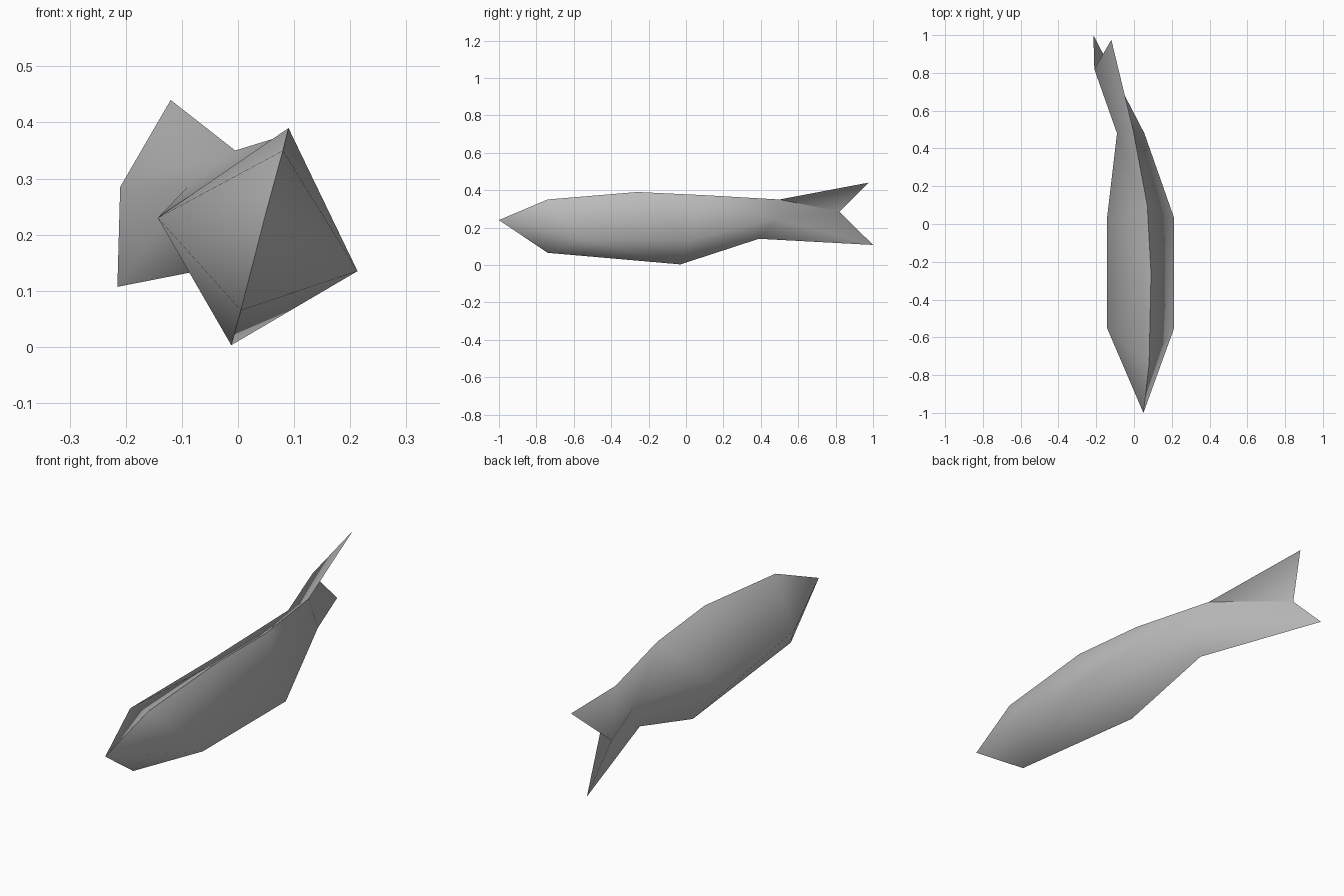
import bpy
import bmesh

cube = bpy.data.objects.get("Cube")
if cube:
    bpy.data.objects.remove(cube, do_unlink=True)

# Plain grey skin
skin = bpy.data.materials.new("grey_skin")
skin.use_nodes = True
grey = (0.5, 0.5, 0.5, 1)
skin.diffuse_color = grey
skin.node_tree.nodes["Principled BSDF"].inputs["Base Color"].default_value = grey

bm = bmesh.new()


def row(*points):
    return [bm.verts.new(p) for p in points]


# Ridge lines from snout to tail: back, belly and both flanks
snout, notch = row((0.05, -1, 0.24), (-0.21, 0.82, 0.285))
back = row((0.08, -0.74, 0.35), (0.09, -0.26, 0.39), (0.07, 0.1, 0.373),
           (-0.005, 0.5, 0.35), (-0.12, 0.975, 0.44))
belly = row((0.005, -0.74, 0.065), (-0.012, -0.03, 0.003),
            (-0.047, 0.39, 0.14), (-0.215, 1, 0.107))
right_flank = row((-0.143, -0.55, 0.23), (-0.143, 0.03, 0.23), (-0.09, 0.48, 0.285))
left_flank = row((0.213, -0.55, 0.135), (0.213, 0.03, 0.135), (0.055, 0.48, 0.246))

# Skin each side between the ridges, ending in the forked tail
for flank in (right_flank, left_flank):
    line = flank + [notch]
    bm.faces.new((snout, back[0], line[0]))
    bm.faces.new((back[0], back[1], line[0]))
    bm.faces.new((snout, line[0], belly[0]))
    for i in range(len(flank)):
        bm.faces.new((back[i + 1], back[i + 2], line[i + 1], line[i]))
        bm.faces.new((line[i], line[i + 1], belly[i + 1], belly[i]))

bmesh.ops.recalc_face_normals(bm, faces=bm.faces)

# Smooth flanks, with crisp back, belly and fork edges
outline = {snout, notch, *back, *belly}
for face in bm.faces:
    face.smooth = True
for edge in bm.edges:
    edge.smooth = not outline.issuperset(edge.verts)

mesh = bpy.data.meshes.new("fish_body")
bm.to_mesh(mesh)
bm.free()
mesh.materials.append(skin)
fish = bpy.data.objects.new("fish_body", mesh)
bpy.context.collection.objects.link(fish)
